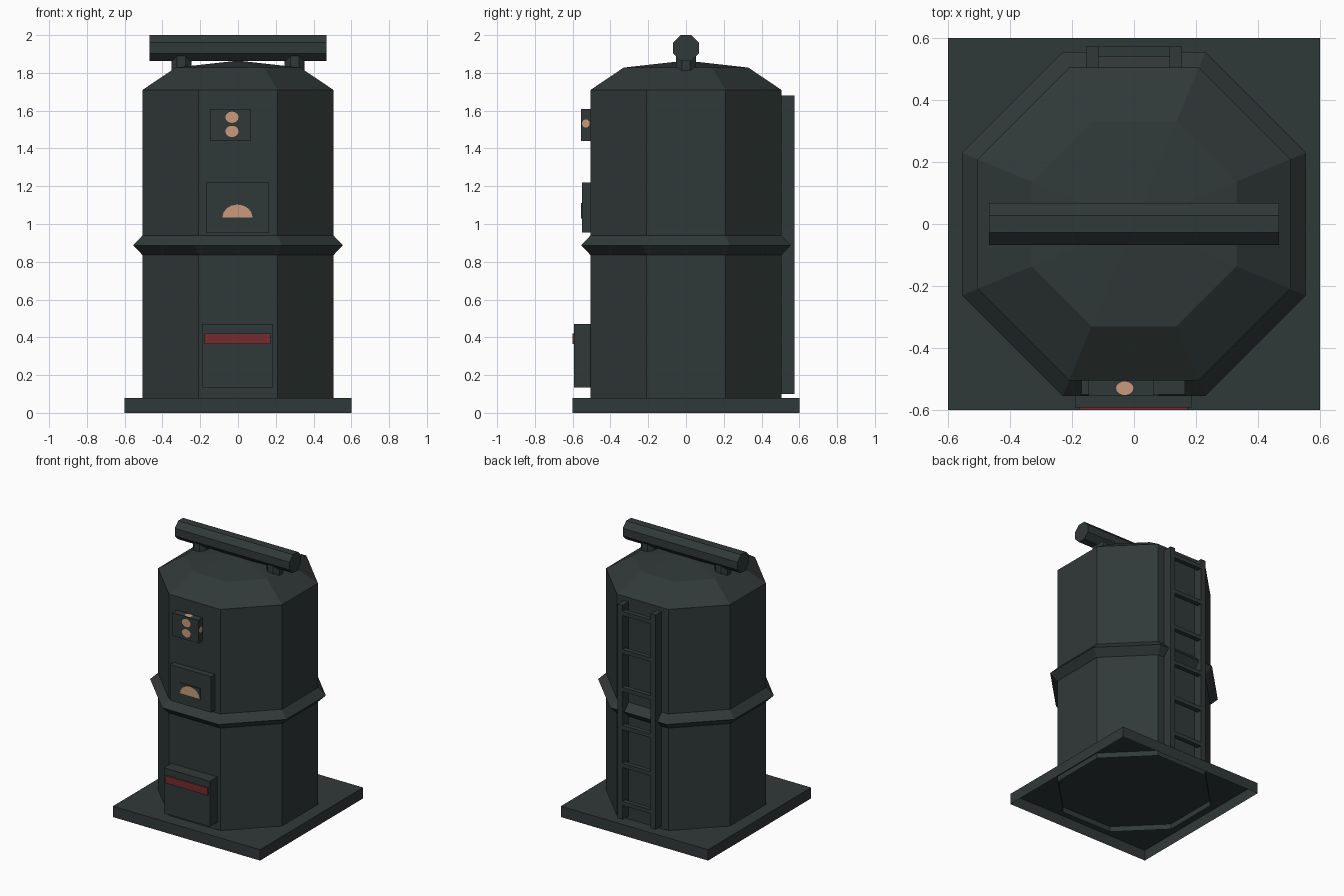
import bpy, bmesh, math

if "Cube" in bpy.data.objects:
    bpy.data.objects.remove(bpy.data.objects["Cube"])


def material(name, rgb):
    m = bpy.data.materials.new(name)
    m.diffuse_color = (*rgb, 1)
    m.use_nodes = True
    m.node_tree.nodes["Principled BSDF"].inputs["Base Color"].default_value = m.diffuse_color
    return m


DARK = material("dark_green_grey", (0.030, 0.041, 0.040))
TAN = material("tan_glow", (0.58, 0.33, 0.20))
RED = material("dark_red", (0.18, 0.025, 0.028))


def finish(name, bm, mat):
    me = bpy.data.meshes.new(name)
    bm.to_mesh(me)
    bm.free()
    me.materials.append(mat)
    ob = bpy.data.objects.new(name, me)
    bpy.context.collection.objects.link(ob)
    return ob


def box(name, x, y, z, mat=DARK, open_bottom=False):
    bm = bmesh.new()
    bmesh.ops.create_cube(bm, size=1)
    for v in bm.verts:
        v.co = [r[0] if c < 0 else r[1] for c, r in zip(v.co, (x, y, z))]
    bm.normal_update()
    if open_bottom:
        low = [f for f in bm.faces if f.normal.z < -0.5]
        bmesh.ops.delete(bm, geom=low, context='FACES_ONLY')
    return finish(name, bm, mat)


def octagon(name, profile, apex=None, caps=(), axis='z', centre=(0, 0, 0)):
    """Stack octagon rings from (apothem, height) pairs, flats facing front."""
    bm = bmesh.new()
    rings = []
    for a, h in profile:
        r = a / math.cos(math.pi / 8)
        ring = []
        for i in range(8):
            t = math.pi / 8 + i * math.pi / 4
            u, v = r * math.cos(t), r * math.sin(t)
            p = (u, v, h) if axis == 'z' else (h, u, v)
            ring.append(bm.verts.new([c + d for c, d in zip(p, centre)]))
        rings.append(ring)
    for lo, hi in zip(rings, rings[1:]):
        for i in range(8):
            j = (i + 1) % 8
            bm.faces.new((lo[i], lo[j], hi[j], hi[i]))
    if 'low' in caps:
        bm.faces.new(rings[0][::-1])
    if 'high' in caps:
        bm.faces.new(rings[-1])
    if apex is not None:
        tip = bm.verts.new((0, 0, apex))
        for i in range(8):
            bm.faces.new((rings[-1][i], rings[-1][(i + 1) % 8], tip))
    return finish(name, bm, DARK)


def plate(name, centre, ru, rv, facing, half=False):
    """Thin painted ellipse (or upper half of one) facing x, y or z."""
    bm = bmesh.new()
    n = 16
    count = n // 2 + 1 if half else n
    vs = []
    for i in range(count):
        t = 2 * math.pi * i / n
        u, v = ru * math.cos(t), rv * math.sin(t)
        p = {'x': (0, u, v), '-x': (0, -u, v), '-y': (u, 0, v), 'z': (u, v, 0)}[facing]
        vs.append(bm.verts.new([c + d for c, d in zip(centre, p)]))
    bm.faces.new(vs)
    return finish(name, bm, TAN)


# Base plate, open underneath, and the octagonal body with its waist ring and roof
box("base_plate", (-0.6, 0.6), (-0.6, 0.6), (0, 0.08), open_bottom=True)
octagon("body", [(0.505, 0.04), (0.505, 0.835), (0.555, 0.887), (0.505, 0.94),
                 (0.505, 1.71), (0.33, 1.828)], apex=1.865)

# Roof bar on two stubs
octagon("roof_bar", [(0.068, -0.468), (0.068, 0.468)], caps=('low', 'high'),
        axis='x', centre=(0, 0, 1.932))
for side, x in (("left", -0.3), ("right", 0.3)):
    octagon("bar_stub_" + side, [(0.053, 1.81), (0.053, 1.89)],
            caps=('low', 'high'), centre=(x, 0, 0))

# Upper lamp box with round lights on the front and on its sides
box("lamp_box", (-0.147, 0.065), (-0.555, -0.5), (1.44, 1.61))
for i, z in enumerate((1.565, 1.49)):
    plate(f"front_light_{i + 1}", (-0.032, -0.557, z), 0.035, 0.03, '-y')
plate("right_light", (0.067, -0.53, 1.532), 0.02, 0.022, 'x')
plate("left_light", (-0.149, -0.53, 1.532), 0.02, 0.022, '-x')
plate("top_light", (-0.03, -0.53, 1.612), 0.028, 0.022, 'z')

# Middle hatch with a half-round window
box("hatch", (-0.17, 0.165), (-0.55, -0.5), (0.955, 1.22))
box("window_panel", (-0.085, 0.08), (-0.555, -0.54), (1.03, 1.11))
plate("window", (-0.003, -0.557, 1.035), 0.08, 0.068, '-y', half=True)

# Lower box with a red stripe
box("lower_box", (-0.19, 0.185), (-0.592, -0.5), (0.135, 0.47))
box("red_stripe", (-0.177, 0.172), (-0.6, -0.591), (0.365, 0.42), RED)

# Ladder on the back
for side, s in (("left", -1), ("right", 1)):
    xs = sorted((s * 0.115, s * 0.155))
    box("ladder_rail_" + side, xs, (0.5, 0.575), (0.1, 1.68))
for i in range(6):
    z = 0.22 + 0.28 * i
    box(f"ladder_rung_{i + 1}", (-0.117, 0.117), (0.54, 0.575), (z - 0.015, z + 0.015))
